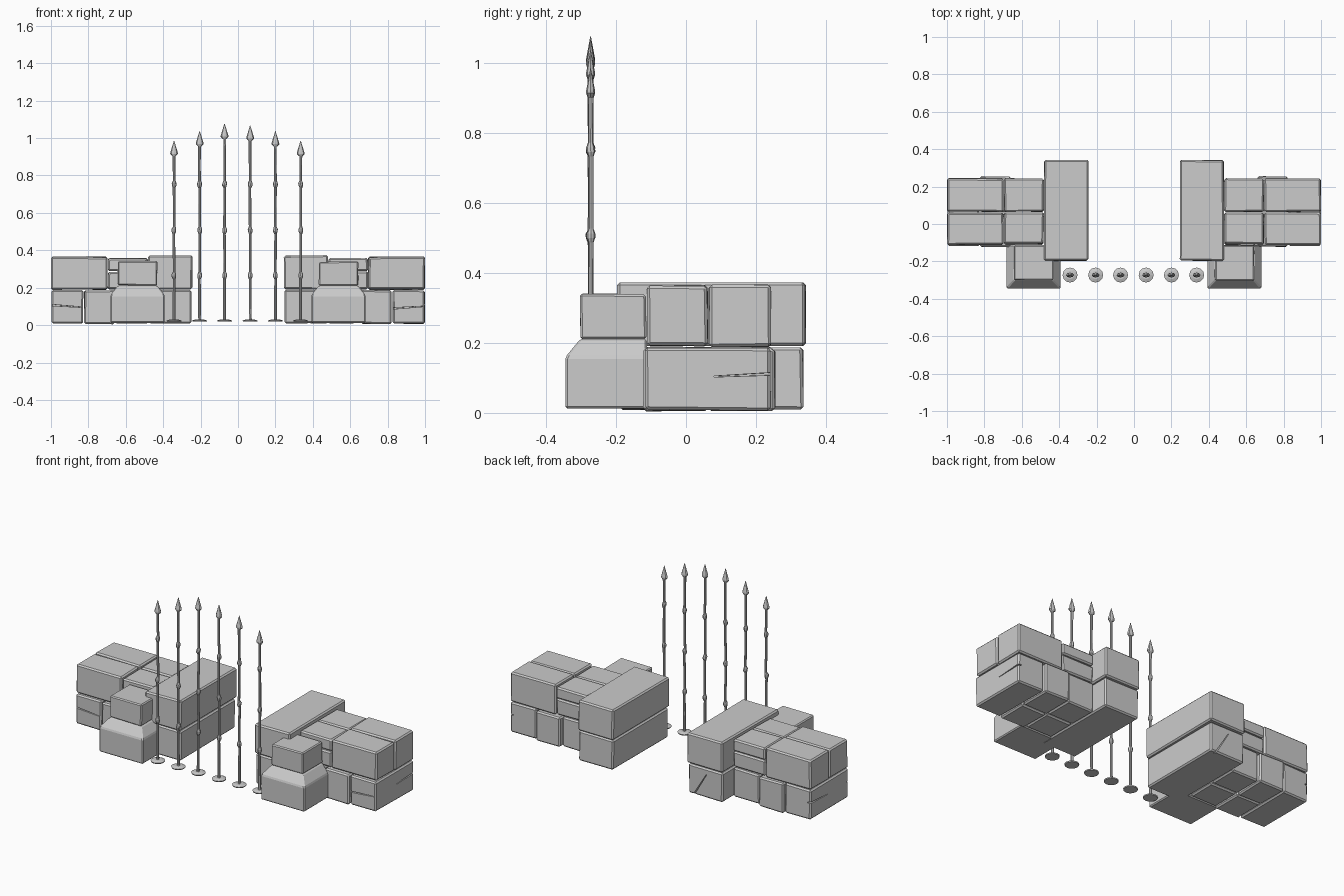
import bpy, bmesh, math, random
from mathutils import Vector

if "Cube" in bpy.data.objects:
    bpy.data.objects.remove(bpy.data.objects["Cube"])

random.seed(4)


def finish(bm, name):
    bmesh.ops.recalc_face_normals(bm, faces=bm.faces)
    me = bpy.data.meshes.new(name)
    bm.to_mesh(me)
    bm.free()
    ob = bpy.data.objects.new(name, me)
    bpy.context.collection.objects.link(ob)
    return ob


def loft(bm, rings):
    """Skin equal-length vertex rings and cap both ends."""
    rs = [[bm.verts.new(p) for p in r] for r in rings]
    n = len(rs[0])
    for a, b in zip(rs, rs[1:]):
        for i in range(n):
            bm.faces.new((a[i], a[(i + 1) % n], b[(i + 1) % n], b[i]))
    bm.faces.new(rs[0][::-1])
    bm.faces.new(rs[-1])


def rect(x0, x1, y0, y1, z, j=0.0):
    r = lambda: random.uniform(-j, j)
    return [(x + r(), y + r(), z + r()) for x, y in
            ((x0, y0), (x1, y0), (x1, y1), (x0, y1))]


def chamfer(ob, w):
    m = ob.modifiers.new("worn_edges", 'BEVEL')
    m.width, m.segments = w, 1
    m.limit_method = 'ANGLE'
    m.angle_limit = math.radians(20)


def stone(name, x0, x1, y0, y1, z0, z1, w=0.008):
    bm = bmesh.new()
    loft(bm, [rect(x0, x1, y0, y1, z0, .002), rect(x0, x1, y0, y1, z1, .002)])
    ob = finish(bm, name)
    chamfer(ob, w)
    return ob


def crack(ob, a, b, inward, depth=.02, width=.010):
    """Cut a narrowing groove into a stone along the line a-b."""
    a, b, d = Vector(a), Vector(b), Vector(inward)
    side = (b - a).cross(d).normalized()
    bm = bmesh.new()
    loft(bm, [[a - d * .02 + side * width / 2, a - d * .02 - side * width / 2,
               a + d * depth - side * width / 3, a + d * depth + side * width / 3],
              [b - d * .02 + side * .002, b - d * .02 - side * .002,
               b + d * depth - side * .001, b + d * depth + side * .001]])
    cut = finish(bm, "crack_cutter")
    m = ob.modifiers.new("crack", 'BOOLEAN')
    m.operation, m.object = 'DIFFERENCE', cut
    m.solver = 'EXACT'
    bpy.context.view_layer.objects.active = ob
    for mod in list(ob.modifiers):
        bpy.ops.object.modifier_apply(modifier=mod.name)
    bpy.data.objects.remove(cut)


# Wall stones for one side: name, x range (outwards), y range, z range
STONES = [
    ("gate_end_upper", .245, .48, -.195, .342, .192, .372),
    ("gate_end_lower", .25, .478, -.19, .335, .01, .187),
    ("corner_upper_front", .698, .998, -.112, .061, .192, .364),
    ("corner_upper_back", .698, .998, .066, .243, .190, .366),
    ("mid_upper_front_slab", .484, .694, -.11, .061, .192, .285),
    ("mid_upper_front_cap", .484, .694, -.105, .061, .290, .356),
    ("mid_upper_back_slab", .484, .694, .066, .24, .192, .285),
    ("mid_upper_back_cap", .484, .694, .066, .243, .290, .358),
    ("inner_lower_front", .482, .655, -.11, .061, .01, .187),
    ("inner_lower_back", .482, .655, .066, .24, .01, .187),
    ("centre_lower_front", .66, .822, -.122, .061, .006, .185),
    ("centre_lower_back", .66, .822, .066, .254, .006, .185),
    ("corner_lower", .828, .998, -.118, .243, .008, .186),
]

for s, side in ((-1, "left"), (1, "right")):
    made = {}
    for name, x0, x1, *yz in STONES:
        a, b = sorted((s * x0, s * x1))
        made[name] = stone(f"{side}_{name}", a, b, *yz)
    # Cracks in the corner and gate end stones
    low, end = made["corner_lower"], made["gate_end_lower"]
    z = .108 if s < 0 else .088
    f = 1.01 if s < 0 else .815
    g = .84 if s < 0 else .99
    crack(low, (s * f, -.118, z), (s * g, -.118, z - .012 * -s), (0, 1, 0))
    crack(low, (s * .998, .255, .112), (s * .998, .08, .104), (-s, 0, 0))
    if s < 0:
        crack(end, (-.28, .335, 0), (-.37, .335, .15), (0, -1, 0))
    # Front buttress: sloped plinth with a cap stone
    cx = s * .537
    bm = bmesh.new()
    loft(bm, [rect(cx - .145, cx + .145, -.345, -.112, .012),
              rect(cx - .145, cx + .145, -.345, -.112, .16),
              rect(cx - .105, cx + .105, -.302, -.112, .212)])
    chamfer(finish(bm, f"{side}_buttress_base"), .006)
    stone(f"{side}_buttress_cap", cx - .105, cx + .105, -.302, -.114, .212, .34, .006)


def ring(cx, cy, z, rx, ry, n=8):
    return [(cx + rx * math.cos(i * math.tau / n), cy + ry * math.sin(i * math.tau / n), z)
            for i in range(n)]


# Row of iron bars with knuckles, foot discs and flattened spear heads
Y = -.273
for x, top in ((-.342, .985), (-.205, 1.037), (-.072, 1.077),
               (.065, 1.067), (.2, 1.037), (.335, .985)):
    bm = bmesh.new()
    # foot disc
    loft(bm, [ring(x, Y, .018, .038, .038, 12), ring(x, Y, .024, .040, .040, 12),
              ring(x, Y, .030, .022, .022, 12)])
    # shaft, slightly crooked
    prof = [(.022, .008)]
    for k in (.265, .507, .753):
        prof += [(k - .02, .007), (k - .006, .0125), (k + .006, .0125), (k + .02, .007)]
    prof += [((.775 + top - .07) / 2, .007), (top - .066, .008)]
    rings = []
    for zz, r in prof:
        off = random.uniform(-.0015, .0015)
        rings.append(ring(x + off, Y + off, zz, r, r))
    loft(bm, rings)
    # spear head
    loft(bm, [ring(x, Y, top - .082, .009, .009), ring(x, Y, top - .07, .021, .013),
              ring(x, Y, top - .062, .020, .0125), ring(x, Y, top, .001, .001)])
    finish(bm, "iron_bar")
